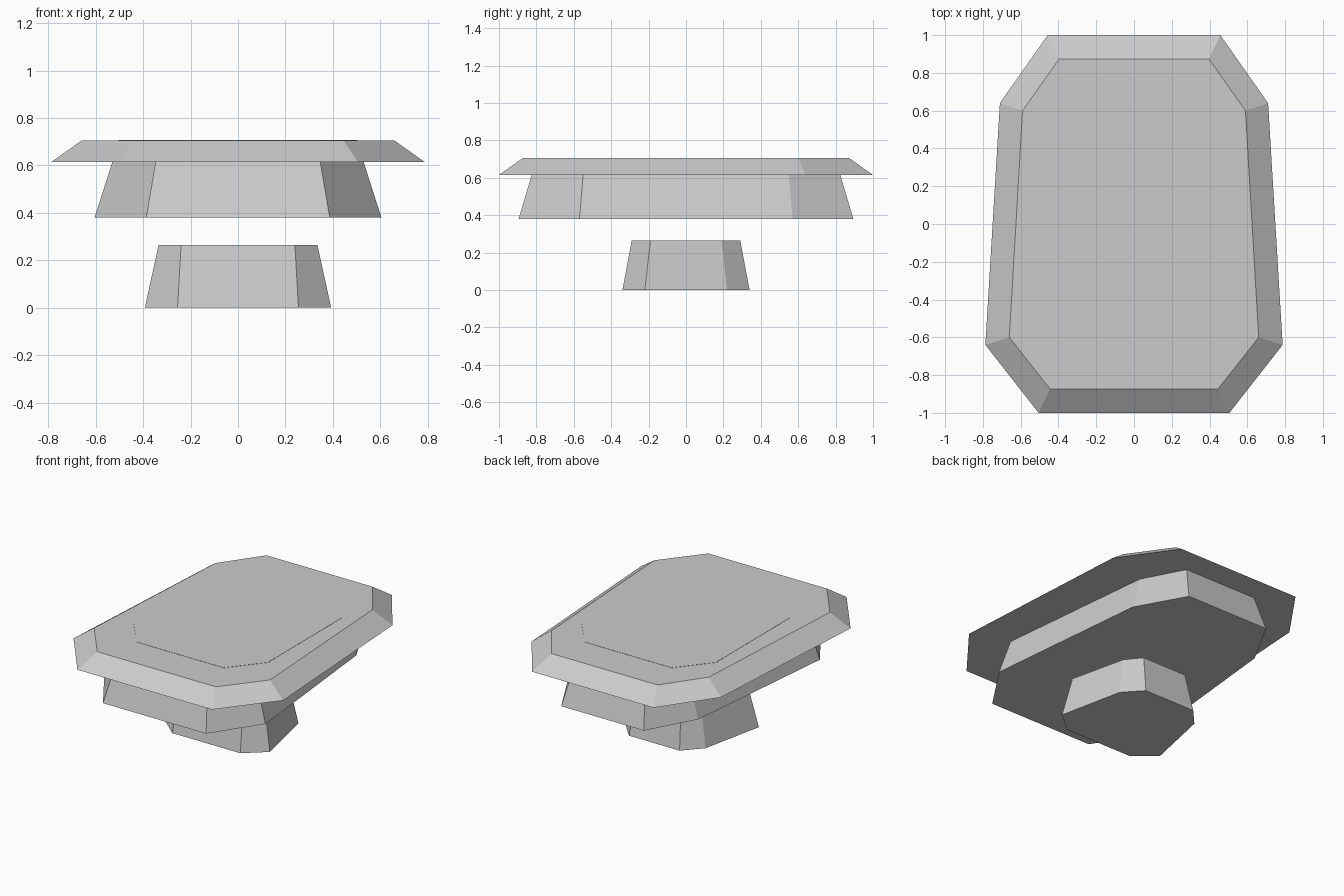
import bpy, bmesh

if "Cube" in bpy.data.objects:
    bpy.data.objects.remove(bpy.data.objects["Cube"])


def ring(bm, z, y_end, y_side, front, back):
    """Octagon tapering toward the back; front/back = (end half width, side half width)."""
    half = [(front[0], -y_end), (front[1], -y_side), (back[1], y_side), (back[0], y_end)]
    pts = half + [(-x, y) for x, y in reversed(half)]
    return [bm.verts.new((x, y, z)) for x, y in pts]


def tier(name, lower, upper):
    bm = bmesh.new()
    a, b = ring(bm, *lower), ring(bm, *upper)
    bm.faces.new(a[::-1])
    bm.faces.new(b)
    for i in range(8):
        j = (i + 1) % 8
        bm.faces.new((a[i], a[j], b[j], b[i]))
    bmesh.ops.recalc_face_normals(bm, faces=bm.faces[:])
    mesh = bpy.data.meshes.new(name)
    bm.to_mesh(mesh)
    bm.free()
    obj = bpy.data.objects.new(name, mesh)
    bpy.context.collection.objects.link(obj)
    return obj


# Small foot at the bottom
tier("foot",
     (0.0, 0.34, 0.22, (0.255, 0.393), (0.19, 0.30)),
     (0.265, 0.29, 0.19, (0.24, 0.335), (0.165, 0.247)))

# Flared body below the top
tier("body",
     (0.38, 0.895, 0.57, (0.387, 0.605), (0.31, 0.49)),
     (0.615, 0.825, 0.55, (0.347, 0.53), (0.27, 0.415)))

# Wide chamfered top slab
tier("top_slab",
     (0.615, 1.0, 0.64, (0.505, 0.787), (0.457, 0.71)),
     (0.705, 0.873, 0.60, (0.445, 0.66), (0.397, 0.59)))

# Barely raised panel on the top face
tier("top_panel",
     (0.695, 0.62, 0.40, (0.327, 0.505), (0.327, 0.505)),
     (0.7065, 0.62, 0.40, (0.327, 0.505), (0.327, 0.505)))
